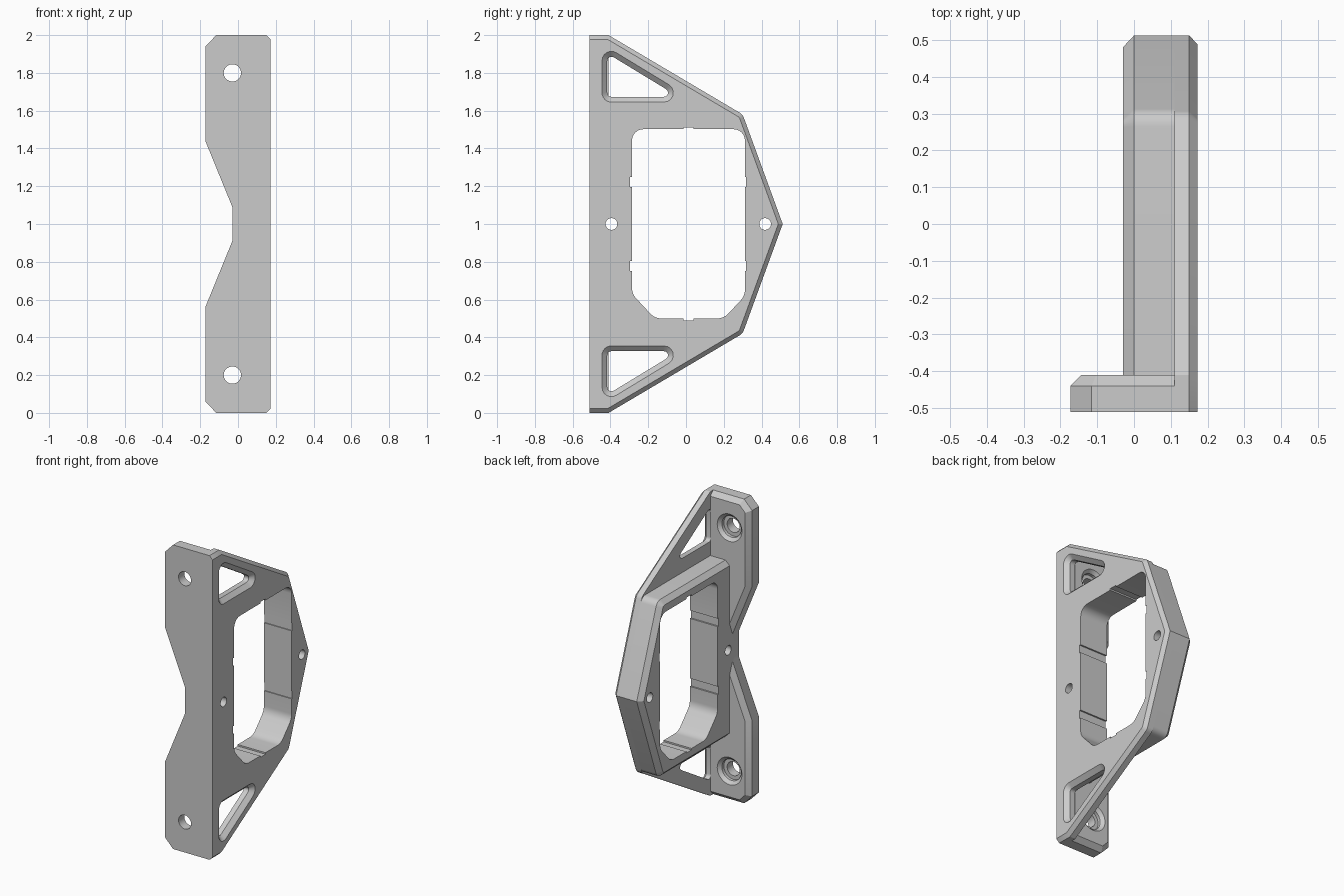
import bpy, bmesh, math
from mathutils import Vector

if "Cube" in bpy.data.objects:
    bpy.data.objects.remove(bpy.data.objects["Cube"])

grey = bpy.data.materials.new("matte grey")
grey.use_nodes = True
grey.diffuse_color = (0.6, 0.6, 0.6, 1)
grey.node_tree.nodes["Principled BSDF"].inputs["Base Color"].default_value = (0.6, 0.6, 0.6, 1)


def rounded(corners, steps=6):
    """Outline from (u, v, radius) corners, with filleted corners."""
    out = []
    for i, (u, v, r) in enumerate(corners):
        p = Vector((u, v))
        if r == 0:
            out.append(p)
            continue
        a = (Vector(corners[i - 1][:2]) - p).normalized()
        b = (Vector(corners[(i + 1) % len(corners)][:2]) - p).normalized()
        half = a.angle(b) / 2
        centre = p + (a + b).normalized() * r / math.sin(half)
        s = p + a * r / math.tan(half) - centre
        e = p + b * r / math.tan(half) - centre
        turn = -s.angle_signed(e)
        start = math.atan2(s.y, s.x)
        for k in range(steps + 1):
            t = start + turn * k / steps
            out.append(centre + Vector((math.cos(t), math.sin(t))) * r)
    return out


def circle(u, v, r, n=32):
    return [Vector((u + r * math.cos(math.tau * k / n), v + r * math.sin(math.tau * k / n)))
            for k in range(n)]


def flipped(outline):
    """Mirror an outline about mid height, keeping its winding."""
    return [Vector((p.x, 2 - p.y)) for p in reversed(outline)]


def inset(outline, d, keep):
    """Move each edge inward by d, except edges lying on u = keep."""
    n = len(outline)
    edges = []
    for i in range(n):
        a, b = outline[i], outline[(i + 1) % n]
        t = (b - a).normalized()
        fixed = keep is not None and abs(a.x - keep) + abs(b.x - keep) < 1e-4
        edges.append((Vector((-t.y, t.x)), 0 if fixed else d))
    out = []
    for i in range(n):
        (m, dm), (k, dk) = edges[i - 1], edges[i]
        det = m.x * k.y - m.y * k.x
        if abs(det) < 1e-4:
            move = k * dk
        else:
            move = Vector((dm * k.y - dk * m.y, m.x * dk - k.x * dm)) / det
        out.append(outline[i] + move)
    return out


def loft(name, axis, outline, stations, keep=None):
    """Prism along x or y through (position, inset) stations."""
    bm = bmesh.new()
    rings = []
    for w, d in stations:
        pts = inset(outline, d, keep)
        rings.append([bm.verts.new((w, p.x, p.y) if axis == "x" else (p.x, w, p.y)) for p in pts])
    n = len(outline)
    for r0, r1 in zip(rings, rings[1:]):
        for i in range(n):
            j = (i + 1) % n
            bm.faces.new((r0[i], r0[j], r1[j], r1[i]))
    bm.faces.new(rings[0])
    bm.faces.new(rings[-1])
    bmesh.ops.recalc_face_normals(bm, faces=bm.faces)
    mesh = bpy.data.meshes.new(name)
    bm.to_mesh(mesh)
    bm.free()
    mesh.materials.append(grey)
    obj = bpy.data.objects.new(name, mesh)
    bpy.context.collection.objects.link(obj)
    return obj


def box(u0, u1, v0, v1):
    return [Vector(p) for p in ((u0, v0), (u1, v0), (u1, v1), (u0, v1))]


def cut(parts, cutter):
    for part in parts:
        mod = part.modifiers.new("cut", "BOOLEAN")
        mod.operation, mod.solver, mod.object = "DIFFERENCE", "EXACT", cutter
        bpy.context.view_layer.objects.active = part
        bpy.ops.object.modifier_apply(modifier=mod.name)
    bpy.data.objects.remove(cutter)


# Side plate with a chamfered outer edge
plate = loft("side_plate", "x", rounded([
    (-.51, 0, 0), (-.41, 0, 0), (.3, .42, .05), (.512, 1, 0),
    (.3, 1.58, .05), (-.41, 2, 0), (-.51, 2, 0)]),
    [(.11, 0), (.15, 0), (.172, .022)], keep=-.51)

# Deep housing around the opening
housing = loft("housing", "x", rounded([
    (-.45, .42, 0), (.3, .42, .05), (.512, 1, 0), (.3, 1.58, .05), (-.45, 1.58, 0)]),
    [(-.03, .03), (0, 0), (.11, 0)], keep=-.45)

# Notched mounting flange, chamfered along its back edge
flange = loft("mounting_flange", "y", rounded([
    (-.173, .06, 0), (-.115, 0, 0), (.11, 0, 0), (.11, 2, 0), (-.115, 2, 0), (-.173, 1.94, 0),
    (-.173, 1.44, 0), (-.03, 1.09, 0), (-.03, .91, 0), (-.173, .56, 0)]),
    [(-.51, 0), (-.44, 0), (-.41, .03)], keep=.11)

# Main opening and its shallow grooves
through = [(-.1, 0), (.25, 0)]
opening = rounded([(-.286, .63, .08), (-.165, .5, .08), (.2, .5, .08), (.312, .62, .08),
                   (.312, 1.502, .06), (-.286, 1.502, .06)])
for shape in (opening, box(-.296, .318, 1.197, 1.25), box(-.296, .318, .75, .803),
              box(-.014, .04, .49, 1.512)):
    cut([housing, plate], loft("opening_cutter", "x", shape, through))

# Cross holes through the side walls
for y in (-.395, .419):
    cut([housing, plate, flange], loft("hole_cutter", "x", circle(y, 1, .031), through))

# Bevelled triangular windows and counterbored screw holes, top and bottom
window = rounded([(-.45, 1.64, .055), (.08, 1.64, .055), (-.45, 1.962, .055)])
bore = circle(-.03, 1.8, .1)
for shape, hole in ((window, bore), (flipped(window), flipped(bore))):
    cut([plate], loft("window_cutter", "x", shape,
                      [(.09, .033), (.145, .033), (.177, 0)]))
    cut([flange], loft("bore_cutter", "y", hole,
                       [(-.4, 0), (-.43, .03), (-.45, .03), (-.45, .054), (-.53, .054)]))

# Smooth only the fillets and bores
bpy.ops.object.select_all(action="DESELECT")
for part in (plate, housing, flange):
    part.select_set(True)
bpy.context.view_layer.objects.active = plate
bpy.ops.object.shade_smooth_by_angle(angle=math.radians(25))
